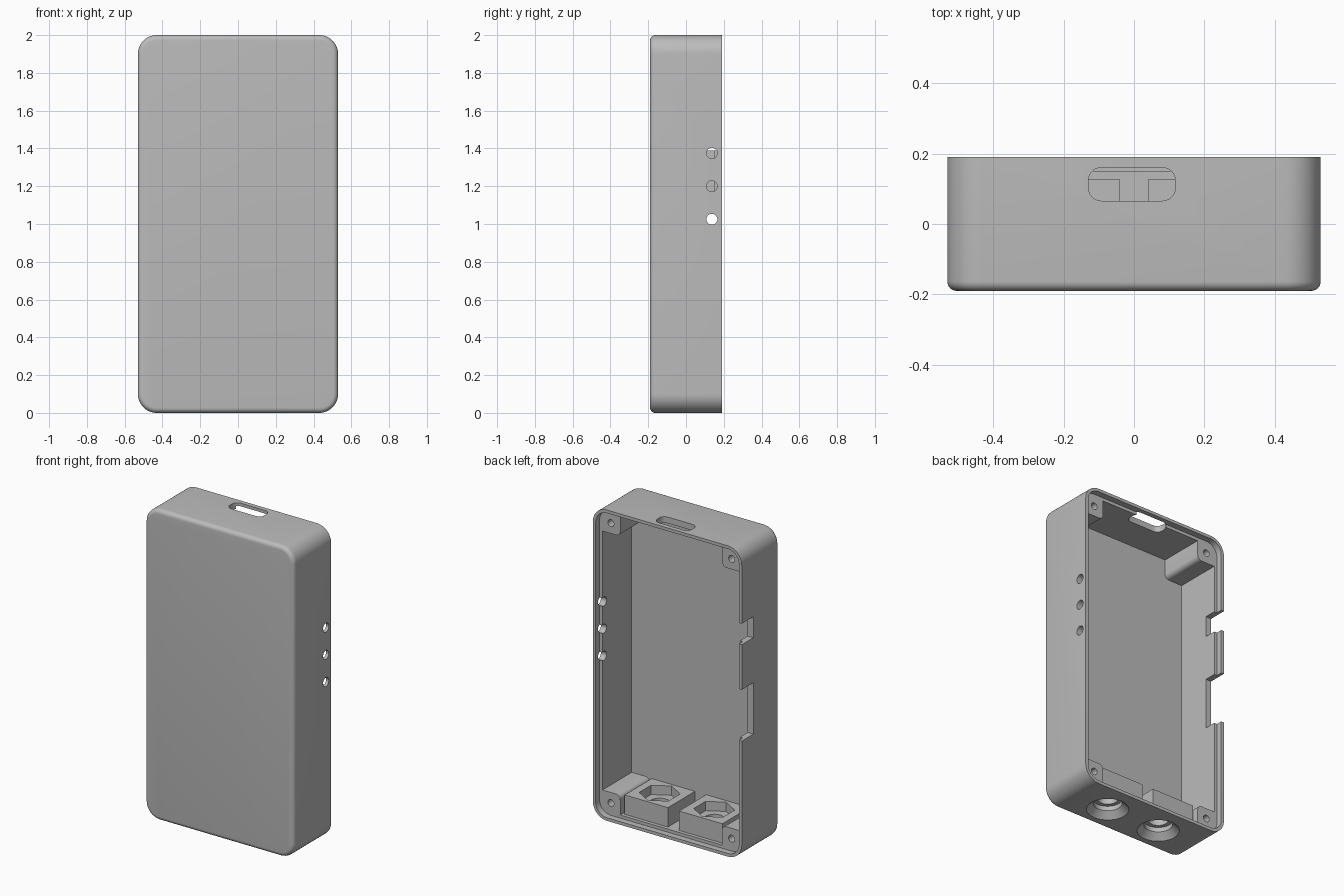
import bpy, bmesh, math
from mathutils import Matrix

if "Cube" in bpy.data.objects:
    bpy.data.objects.remove(bpy.data.objects["Cube"])

grey = bpy.data.materials.new("grey plastic")
grey.use_nodes = True
grey.diffuse_color = (0.5, 0.5, 0.5, 1)
grey.node_tree.nodes["Principled BSDF"].inputs["Base Color"].default_value = (0.5, 0.5, 0.5, 1)

HALF_X, HALF_Y, CORNER = 0.53, 0.19, 0.1
WALL, FILLET, FLOOR_Y, STEP_Y = 0.04, 0.027, -0.148, 0.15


def make(name, bm):
    bmesh.ops.recalc_face_normals(bm, faces=bm.faces)
    mesh = bpy.data.meshes.new(name)
    bm.to_mesh(mesh)
    bm.free()
    mesh.materials.append(grey)
    obj = bpy.data.objects.new(name, mesh)
    bpy.context.collection.objects.link(obj)
    return obj


def rounded_rect(hx, hz, r, steps=12):
    """Outline points of a rounded rectangle around the origin."""
    pts = []
    for q, (sx, sz) in enumerate([(1, 1), (-1, 1), (-1, -1), (1, -1)]):
        for i in range(steps + 1):
            a = (q + i / steps) * math.pi / 2
            pts.append((sx * (hx - r) + r * math.cos(a), sz * (hz - r) + r * math.sin(a)))
    return pts


def loft(name, rings):
    """Skin a list of closed point rings and cap both ends."""
    bm = bmesh.new()
    loops = [[bm.verts.new(p) for p in ring] for ring in rings]
    n = len(loops[0])
    for a, b in zip(loops, loops[1:]):
        for i in range(n):
            j = (i + 1) % n
            bm.faces.new((a[i], a[j], b[j], b[i]))
    bm.faces.new(loops[0])
    bm.faces.new(loops[-1])
    return make(name, bm)


def tray(name, layers):
    """Rounded slab facing y, from (inset, y) layers."""
    return loft(name, [[(x, y, 1 + z) for x, z in
                        rounded_rect(HALF_X - d, 1 - d, CORNER - d)] for d, y in layers])


def box(name, x, y, z):
    bm = bmesh.new()
    bmesh.ops.create_cube(bm, size=1)
    for v in bm.verts:
        v.co = [lo + (c + 0.5) * (hi - lo) for c, (lo, hi) in zip(v.co, (x, y, z))]
    return make(name, bm)


def rod(name, axis, centre, r1, length, r2=None, sides=32):
    """Cylinder or cone along an axis, starting at centre."""
    bm = bmesh.new()
    bmesh.ops.create_cone(bm, cap_ends=True, segments=sides, radius1=r1,
                          radius2=r1 if r2 is None else r2, depth=length)
    turn = {"X": Matrix.Rotation(math.pi / 2, 4, "Y"),
            "Y": Matrix.Rotation(-math.pi / 2, 4, "X"), "Z": Matrix()}[axis]
    bm.transform(Matrix.Translation(centre) @ turn @ Matrix.Translation((0, 0, length / 2)))
    return make(name, bm)


def combine(target, tool, operation):
    mod = target.modifiers.new(tool.name, "BOOLEAN")
    mod.operation, mod.object, mod.solver = operation, tool, "EXACT"
    bpy.context.view_layer.objects.active = target
    bpy.ops.object.modifier_apply(modifier=mod.name)
    bpy.data.objects.remove(tool)


# Outer shell with a filleted front edge
arc = [i * math.pi / 12 for i in range(7)]
case = tray("case_body", [(0, HALF_Y)] + [
    (FILLET * (1 - math.cos(a)), -HALF_Y + FILLET * (1 - math.sin(a))) for a in arc])

# Inner cavity and the stepped lip for the lid
combine(case, tray("cavity", [(WALL, FLOOR_Y), (WALL, 0.3)]), "DIFFERENCE")
combine(case, tray("lip_step", [(WALL / 2, STEP_Y), (WALL / 2, 0.3)]), "DIFFERENCE")

# Corner screw posts, rounded toward the middle
for sx in (1, -1):
    for sz in (1, -1):
        outline = [(-0.067, 0.065), (0.065, 0.065), (0.065, -0.067)] + [
            (-0.037 - 0.03 * math.sin(a), -0.037 - 0.03 * math.cos(a)) for a in arc]
        cx, cz = sx * 0.43, 1 + sz * 0.9
        post = loft("corner_post", [[(cx + sx * x, y, cz + sz * z) for x, z in outline]
                                    for y in (FLOOR_Y - 0.01, STEP_Y)])
        combine(case, post, "UNION")
        combine(case, rod("screw_hole", "Y", (cx, -0.1, cz), 0.022, 0.4), "DIFFERENCE")

# Nut blocks at the bottom, with hex pockets and countersunk holes
for sx in (1, -1):
    span = sorted((sx * 0.04, sx * 0.348))
    cx, cy = sx * 0.194, -0.01
    combine(case, box("nut_block", span, (FLOOR_Y - 0.01, 0.127), (0.02, 0.165)), "UNION")
    combine(case, rod("hex_pocket", "Z", (cx, cy, 0.105), 0.12, 0.2, sides=6), "DIFFERENCE")
    combine(case, rod("bore", "Z", (cx, cy, -0.1), 0.085, 0.17), "DIFFERENCE")
    combine(case, rod("through_hole", "Z", (cx, cy, -0.1), 0.06, 0.25), "DIFFERENCE")
    combine(case, rod("countersink", "Z", (cx, cy, -0.01), 0.135, 0.05, 0.085), "DIFFERENCE")

# Rounded connector slot in the top wall
slot = loft("top_slot", [[(x - 0.006, y + 0.113, z) for x, y in rounded_rect(0.123, 0.047, 0.036, 6)]
                         for z in (1.9, 2.1)])
combine(case, slot, "DIFFERENCE")

# Three indicator holes in the left wall
for z in (1.025, 1.2, 1.375):
    combine(case, rod("indicator_hole", "X", (0.4, 0.137, z), 0.029, 0.3), "DIFFERENCE")

# Two open notches in the right wall
for span in ((0.77, 1.1), (1.39, 1.525)):
    combine(case, box("notch", (-0.6, -0.45), (0.073, 0.3), span), "DIFFERENCE")

bpy.ops.object.select_all(action="DESELECT")
case.select_set(True)
bpy.context.view_layer.objects.active = case
bpy.ops.object.shade_smooth_by_angle(angle=math.radians(30))
